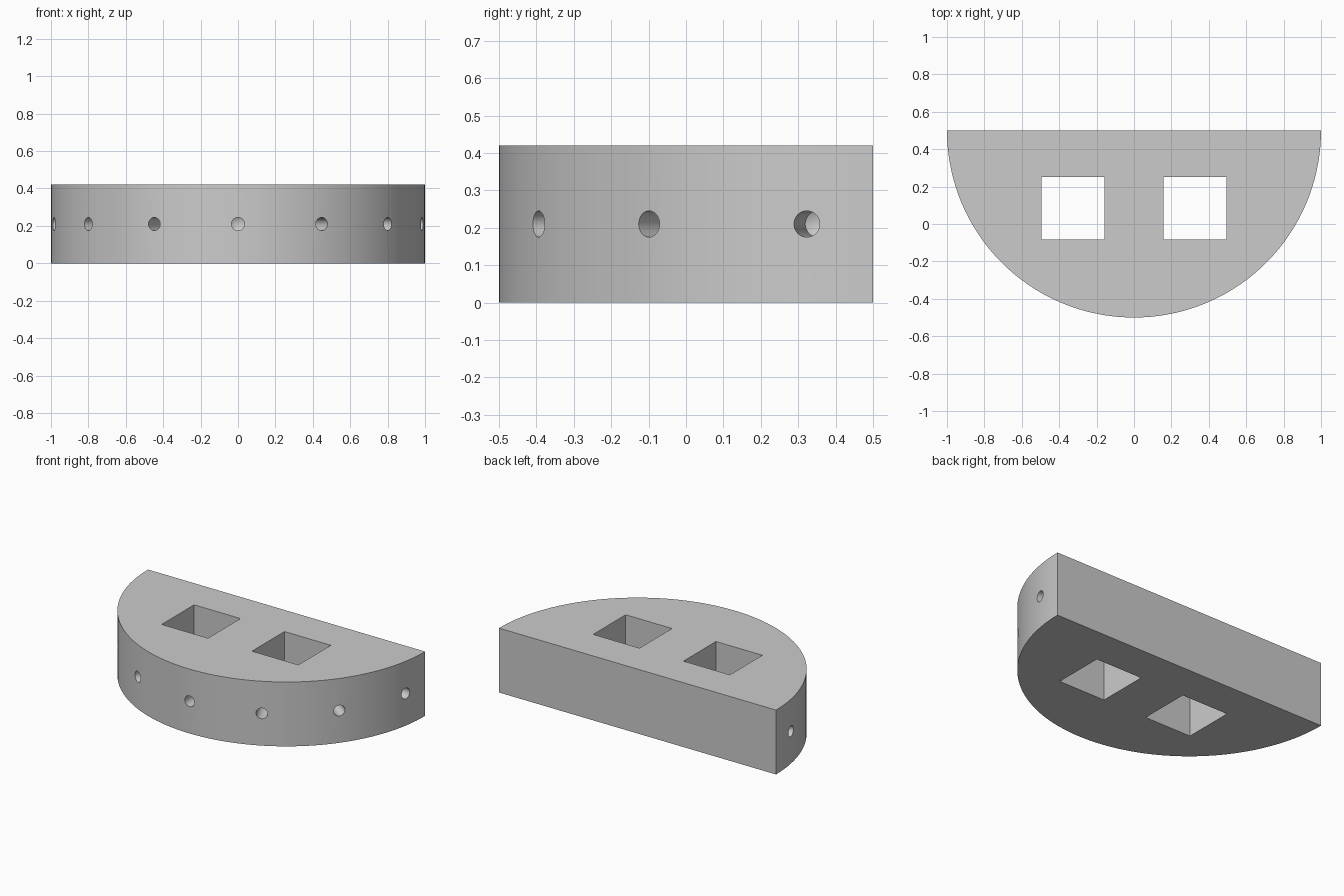
import bpy
import bmesh
from math import sin, cos, pi, radians
from mathutils import Matrix, Vector

cube = bpy.data.objects.get("Cube")
if cube:
    bpy.data.objects.remove(cube, do_unlink=True)

HEIGHT = 0.42
RADIUS = 1.0
CENTRE_Y = 0.5
SEGMENTS = 72
HOLE_RADIUS = 0.035
HOLE_DEPTH = 0.17
TIP = 0.02

grey = bpy.data.materials.new("Plain grey")
grey.use_nodes = True
colour = (0.6, 0.6, 0.6, 1)
grey.diffuse_color = colour
grey.node_tree.nodes["Principled BSDF"].inputs["Base Color"].default_value = colour


def make_object(name, bm):
    bmesh.ops.recalc_face_normals(bm, faces=bm.faces)
    mesh = bpy.data.meshes.new(name)
    bm.to_mesh(mesh)
    bm.free()
    mesh.materials.append(grey)
    obj = bpy.data.objects.new(name, mesh)
    bpy.context.collection.objects.link(obj)
    return obj


# Half-disc body, flat side at the back
bm = bmesh.new()
angles = [pi + pi * i / SEGMENTS for i in range(SEGMENTS + 1)]
outline = [bm.verts.new((RADIUS * cos(a), CENTRE_Y + RADIUS * sin(a), 0)) for a in angles]
base = bm.faces.new(outline)
top = bmesh.ops.extrude_face_region(bm, geom=[base])["geom"]
bmesh.ops.translate(bm, vec=(0, 0, HEIGHT),
                    verts=[v for v in top if isinstance(v, bmesh.types.BMVert)])
body = make_object("half_disc_body", bm)

# Two square through openings
bm = bmesh.new()
for side in (-1, 1):
    place = Matrix.Translation((side * 0.326, 0.085, HEIGHT / 2))
    bmesh.ops.create_cube(bm, size=1, matrix=place @ Matrix.Diagonal((0.335, 0.335, 1, 1)))
windows = make_object("square_opening_cutter", bm)

# Seven blind drilled holes around the curved side, with conical ends
bm = bmesh.new()
for i in range(-3, 4):
    a = radians(26.6 * i)
    outward = Vector((sin(a), -cos(a), 0))
    turn = outward.to_track_quat("Z", "Y").to_matrix().to_4x4()
    start = Vector((0, CENTRE_Y, HEIGHT / 2)) + outward * RADIUS
    place = Matrix.Translation(start) @ turn
    rings = []
    for depth in (0.1, -HOLE_DEPTH):
        rings.append([bm.verts.new(place @ Vector((HOLE_RADIUS * cos(pi * k / 16),
                                                   HOLE_RADIUS * sin(pi * k / 16), depth)))
                      for k in range(32)])
    tip = bm.verts.new(place @ Vector((0, 0, -HOLE_DEPTH - TIP)))
    outer, inner = rings
    bm.faces.new(outer)
    for k in range(32):
        n = (k + 1) % 32
        bm.faces.new((outer[k], outer[n], inner[n], inner[k]))
        bm.faces.new((inner[k], inner[n], tip))
drills = make_object("drill_hole_cutter", bm)

# Cut the openings, keep the result and remove the cutters
for cutter in (windows, drills):
    cutter.hide_render = True
    cut = body.modifiers.new(cutter.name, "BOOLEAN")
    cut.operation = "DIFFERENCE"
    cut.solver = "EXACT"
    cut.object = cutter
bpy.context.view_layer.update()
result = bpy.data.meshes.new_from_object(
    body.evaluated_get(bpy.context.evaluated_depsgraph_get()))
body.modifiers.clear()
body.data = result
for cutter in (windows, drills):
    bpy.data.objects.remove(cutter, do_unlink=True)

# Smooth curved walls with crisp edges
for obj in bpy.context.selected_objects:
    obj.select_set(False)
body.select_set(True)
bpy.context.view_layer.objects.active = body
bpy.ops.object.shade_smooth_by_angle(angle=radians(20))
